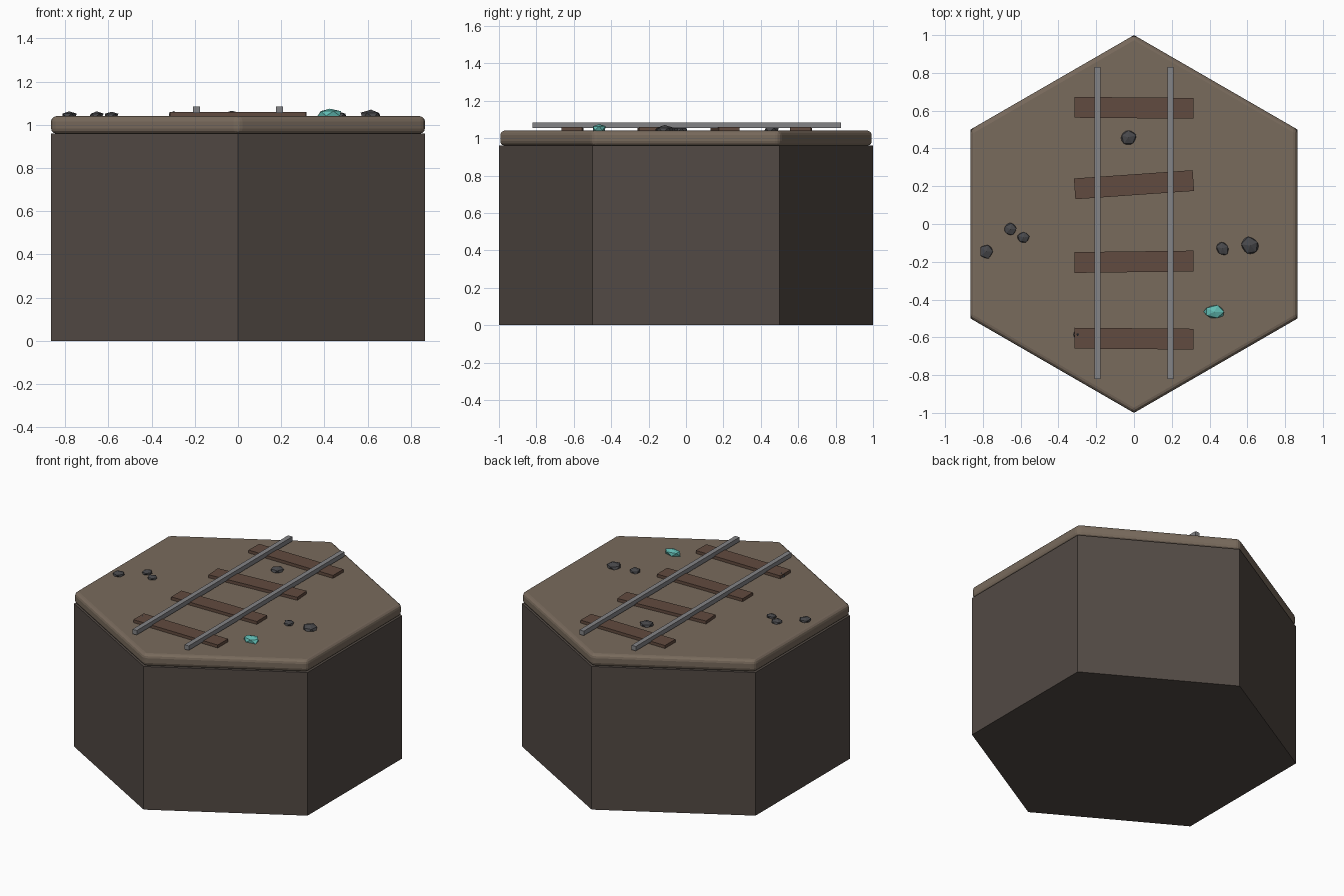
import bpy, bmesh, math, random
from mathutils import Matrix

if "Cube" in bpy.data.objects:
    bpy.data.objects.remove(bpy.data.objects["Cube"])
random.seed(4)

def material(name, r, g, b):
    m = bpy.data.materials.new(name)
    m.diffuse_color = (r, g, b, 1)
    m.use_nodes = True
    m.node_tree.nodes["Principled BSDF"].inputs["Base Color"].default_value = m.diffuse_color
    return m

EARTH = material("dark_earth", 0.085, 0.068, 0.058)
GROUND = material("ground", 0.19, 0.145, 0.108)
WOOD = material("wood", 0.12, 0.07, 0.05)
STEEL = material("steel", 0.23, 0.23, 0.24)
ROCK = material("rock", 0.065, 0.065, 0.07)
GEM = material("crystal", 0.12, 0.5, 0.45)

def add(name, bm, mat, loc=(0, 0, 0), rot=0):
    me = bpy.data.meshes.new(name)
    bmesh.ops.recalc_face_normals(bm, faces=bm.faces)
    bm.to_mesh(me)
    bm.free()
    me.materials.append(mat)
    ob = bpy.data.objects.new(name, me)
    ob.location = loc
    ob.rotation_euler.z = rot
    bpy.context.collection.objects.link(ob)
    return ob

def hexagon(name, z0, z1, mat):
    bm = bmesh.new()
    bmesh.ops.create_cone(bm, cap_ends=True, segments=6, radius1=1, radius2=1, depth=z1 - z0)
    # put corners on the y axis
    if max(v.co.y for v in bm.verts) < 0.99:
        bmesh.ops.rotate(bm, verts=bm.verts, matrix=Matrix.Rotation(math.radians(30), 3, 'Z'))
    return add(name, bm, mat, (0, 0, (z0 + z1) / 2))

def box(name, size, loc, mat, rot=0):
    bm = bmesh.new()
    bmesh.ops.create_cube(bm, size=1)
    bmesh.ops.scale(bm, vec=size, verts=bm.verts)
    return add(name, bm, mat, loc, rot)

def stone(name, x, y, rx, ry, z0, z1, mat, rot):
    # jittered low-poly icosphere, flattened
    bm = bmesh.new()
    bmesh.ops.create_icosphere(bm, subdivisions=1, radius=1)
    for v in bm.verts:
        v.co *= random.uniform(0.88, 1.08)
    bmesh.ops.scale(bm, vec=(rx, ry, (z1 - z0) / 2), verts=bm.verts)
    return add(name, bm, mat, (x, y, (z0 + z1) / 2), rot)

# hexagonal block and rounded ground slab
hexagon("base_block", 0, 0.96, EARTH)
slab = hexagon("ground_slab", 0.96, 1.04, GROUND)
bev = slab.modifiers.new("rounded", 'BEVEL')
bev.width = 0.024
bev.segments = 3

# track
for i, (y, deg) in enumerate([(-0.607, -0.5), (-0.2, 0.7), (0.208, 4), (0.615, -0.5)]):
    box(f"sleeper_{i + 1}", (0.63, 0.11, 0.024), (0, y, 1.048), WOOD, math.radians(deg))
for side, x in (("left", -0.193), ("right", 0.193)):
    box(f"rail_{side}", (0.032, 1.65, 0.03), (x, 0.005, 1.07), STEEL)

# loose rocks
for i, (x, y, rx, ry, top) in enumerate([
        (-0.782, -0.145, 0.040, 0.042, 1.064), (-0.655, -0.028, 0.036, 0.037, 1.062),
        (-0.585, -0.072, 0.036, 0.032, 1.062), (-0.030, 0.458, 0.046, 0.044, 1.068),
        (0.468, -0.130, 0.036, 0.042, 1.062), (0.616, -0.115, 0.051, 0.055, 1.072),
        (-0.298, -0.585, 0.027, 0.027, 1.063)]):
    stone(f"rock_{i + 1}", x, y, rx, ry, 2 * 1.043 - top, top, ROCK, i * 0.1)

# crystal
stone("crystal", 0.425, -0.465, 0.061, 0.039, 1.027, 1.078, GEM, 0)
